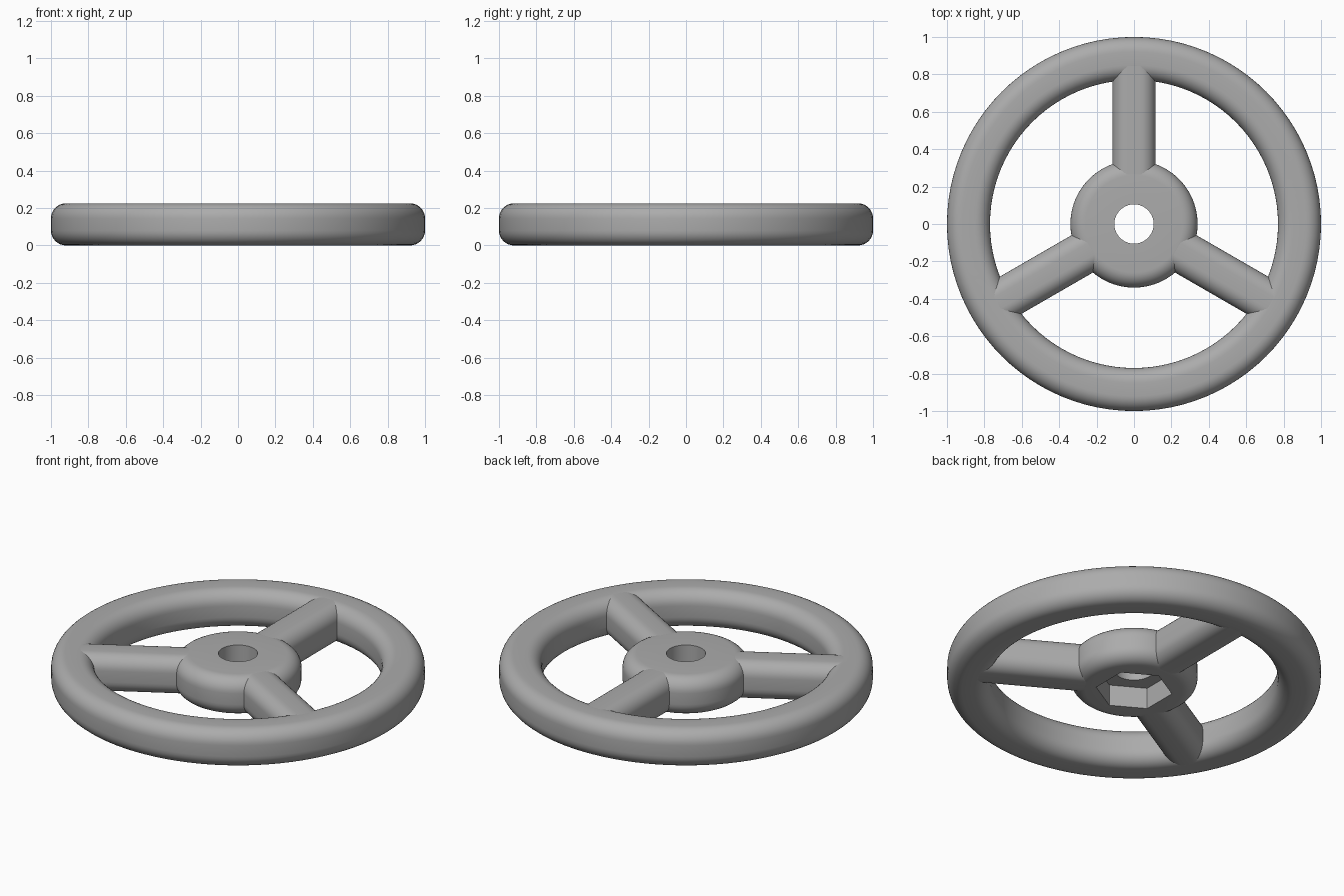
import bpy
import bmesh
from math import pi, sin, cos, radians
from mathutils import Matrix, Vector

HEIGHT = 0.225
FILLET = 0.08
SEGMENTS = 96
HEX_DEPTH = 0.125

cube = bpy.data.objects.get("Cube")
if cube:
    bpy.data.objects.remove(cube, do_unlink=True)

grey = bpy.data.materials.new("matte grey")
grey.use_nodes = True
grey.diffuse_color = (0.41, 0.41, 0.41, 1)
grey.node_tree.nodes["Principled BSDF"].inputs["Base Color"].default_value = grey.diffuse_color


def arc(cx, cz, start, steps=8):
    """Quarter-circle fillet points, counter-clockwise from a start angle."""
    angles = [radians(start + 90 * i / steps) for i in range(steps + 1)]
    return [(cx + FILLET * cos(a), cz + FILLET * sin(a)) for a in angles]


def rounded_section(low, high, z0=0.0, z1=HEIGHT):
    """Rounded rectangle running counter-clockwise from its lower right corner."""
    a, b, c, d = low + FILLET, high - FILLET, z0 + FILLET, z1 - FILLET
    return arc(b, c, -90) + arc(b, d, 0) + arc(a, d, 90) + arc(a, c, 180)


def finish(name, bm):
    bmesh.ops.recalc_face_normals(bm, faces=bm.faces)
    mesh = bpy.data.meshes.new(name)
    bm.to_mesh(mesh)
    bm.free()
    mesh.materials.append(grey)
    obj = bpy.data.objects.new(name, mesh)
    bpy.context.collection.objects.link(obj)
    bpy.ops.object.select_all(action='DESELECT')
    obj.select_set(True)
    bpy.context.view_layer.objects.active = obj
    bpy.ops.object.shade_smooth_by_angle(angle=radians(30))
    return obj


def bridge(bm, first, second):
    count = len(first)
    for i in range(count):
        j = (i + 1) % count
        bm.faces.new((first[i], first[j], second[j], second[i]))


def lathe(name, profile):
    """Spin a closed profile; a radius may be a number or a function of angle."""
    bm = bmesh.new()
    rings = []
    for k in range(SEGMENTS):
        t = 2 * pi * k / SEGMENTS
        radii = [(r(t) if callable(r) else r, z) for r, z in profile]
        rings.append([bm.verts.new((r * cos(t), r * sin(t), z)) for r, z in radii])
    for k in range(SEGMENTS):
        bridge(bm, rings[k], rings[(k + 1) % SEGMENTS])
    return finish(name, bm)


def hexagon(t, apothem=0.178):
    """Radius of a hexagon whose corners point along y."""
    return apothem / cos((t + pi / 6) % (pi / 3) - pi / 6)


# Rim
lathe("rim", rounded_section(0.77, 1.0))

# Hub with a round bore and a hexagonal nut pocket underneath
outer = arc(0.34 - FILLET, FILLET, -90) + arc(0.34 - FILLET, HEIGHT - FILLET, 0)
bore = [(0.105, HEIGHT), (0.105, HEX_DEPTH)]
pocket = [(hexagon, HEX_DEPTH), (hexagon, 0.0)]
lathe("hub", outer + bore + pocket)

# Three spokes, buried in the hub and rim
for number, angle in enumerate((90, 210, 330), 1):
    bm = bmesh.new()
    section = rounded_section(-0.115, 0.115, 0.0005, HEIGHT - 0.0005)
    turn = Matrix.Rotation(radians(angle), 3, 'Z')
    inner, outer_end = [[bm.verts.new(turn @ Vector((r, y, z))) for y, z in section]
                        for r in (0.265, 0.86)]
    bridge(bm, inner, outer_end)
    bm.faces.new(inner)
    bm.faces.new(outer_end)
    finish(f"spoke_{number}", bm)
